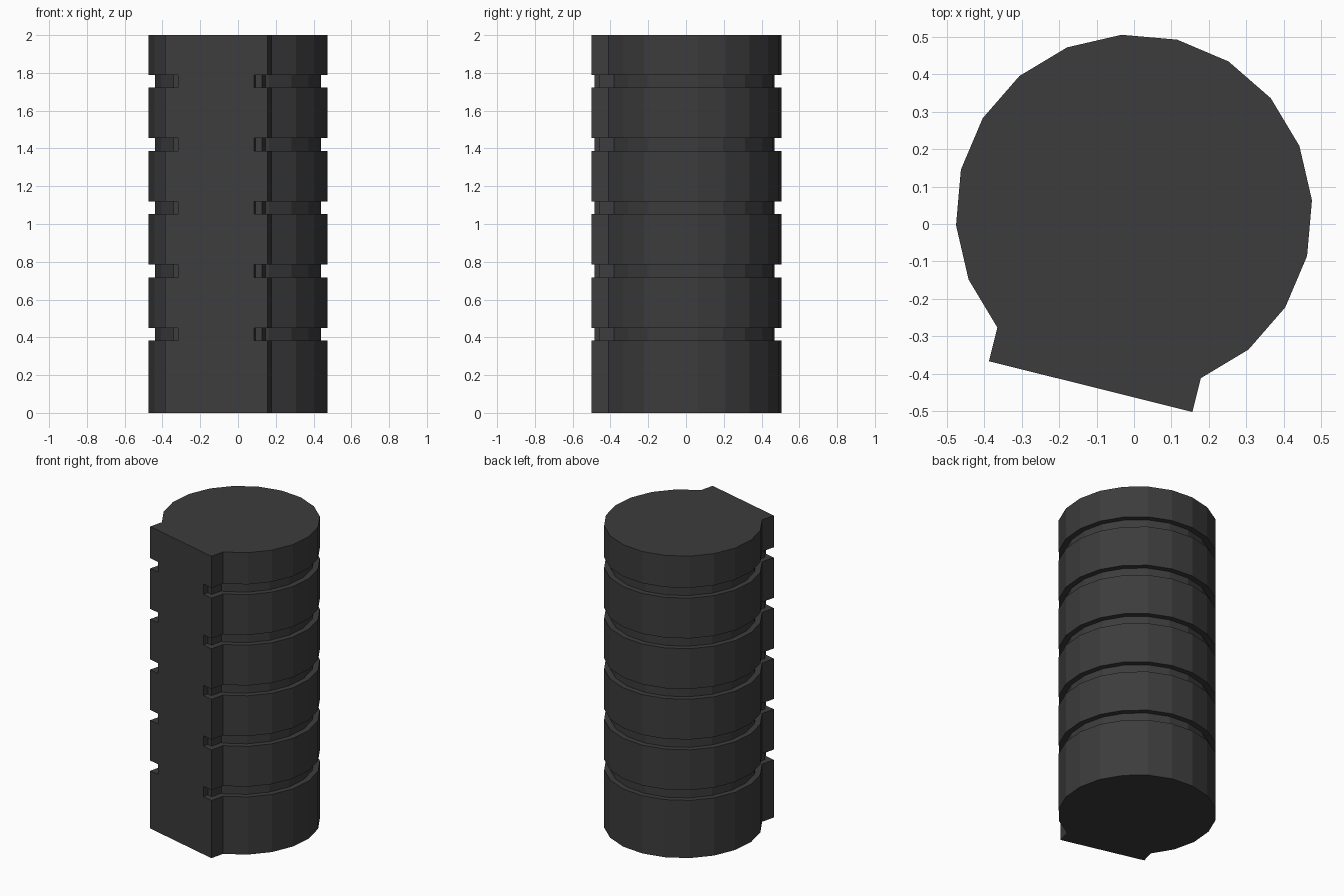
import bpy, bmesh
from math import radians, sin, cos

cube = bpy.data.objects.get("Cube")
if cube:
    bpy.data.objects.remove(cube, do_unlink=True)

# Main dimensions
HEIGHT = 2.0
RADIUS, GROOVE_RADIUS = 0.476, 0.44
FRONT, GROOVE_FRONT = 0.478, 0.443      # distance of the flat front from the axis
PLATE_HALF = 0.207                      # uncut middle of the flat front
GROOVES = [(0.382 + 0.335 * i, 0.45 + 0.335 * i) for i in range(5)]
FACING, CENTRE_Y = radians(256), 0.03
STEP, SIDES = radians(18), 20


def place(w, d):
    """Point w across and d out from the axis, turned to the facing direction."""
    c, s = cos(FACING), sin(FACING)
    return (c * d - s * w, s * d + c * w + CENTRE_Y)


def outline(radius, front_corner):
    """Round back arc joined to the mirrored corners of the front block."""
    arc = [(radius * sin(k * STEP), radius * cos(k * STEP)) for k in range(2, SIDES - 1)]
    left = [(-w, d) for w, d in reversed(front_corner)]
    return [place(w, d) for w, d in front_corner + arc + left]


block_half = RADIUS * sin(2 * STEP)
outer = outline(RADIUS, [(PLATE_HALF, FRONT), (block_half, FRONT)])
inner = outline(GROOVE_RADIUS, [(PLATE_HALF, FRONT), (PLATE_HALF, GROOVE_FRONT),
                                (0.241, GROOVE_FRONT), (0.241, 0.365)])

bm = bmesh.new()


def ring(points, z):
    return [bm.verts.new((x, y, z)) for x, y in points]


def walls(low, high):
    for i in range(len(low)):
        j = (i + 1) % len(low)
        bm.faces.new((low[i], low[j], high[j], high[i]))


def groove_ring(big, z):
    """Recessed ring sharing the plate corners, with the ledge out to the big ring."""
    small = [big[0]] + ring(inner[1:-1], z) + [big[-1]]
    bm.faces.new(big + small[-2:0:-1])
    return small


# Body: full bands alternating with grooves that stop at the front plate
low = ring(outer, 0)
bm.faces.new(low[::-1])
for z0, z1 in GROOVES:
    band_top = ring(outer, z0)
    walls(low, band_top)
    low = ring(outer, z1)
    walls(groove_ring(band_top, z0), groove_ring(low, z1))
top = ring(outer, HEIGHT)
walls(low, top)
bm.faces.new(top)
bmesh.ops.recalc_face_normals(bm, faces=bm.faces)

mesh = bpy.data.meshes.new("grooved_body")
bm.to_mesh(mesh)
bm.free()

# Dark grey finish
colour = (0.045, 0.045, 0.045, 1)
mat = bpy.data.materials.new("dark grey")
mat.use_nodes = True
mat.diffuse_color = colour
mat.node_tree.nodes["Principled BSDF"].inputs["Base Color"].default_value = colour
mesh.materials.append(mat)

body = bpy.data.objects.new("grooved_body", mesh)
bpy.context.collection.objects.link(body)
